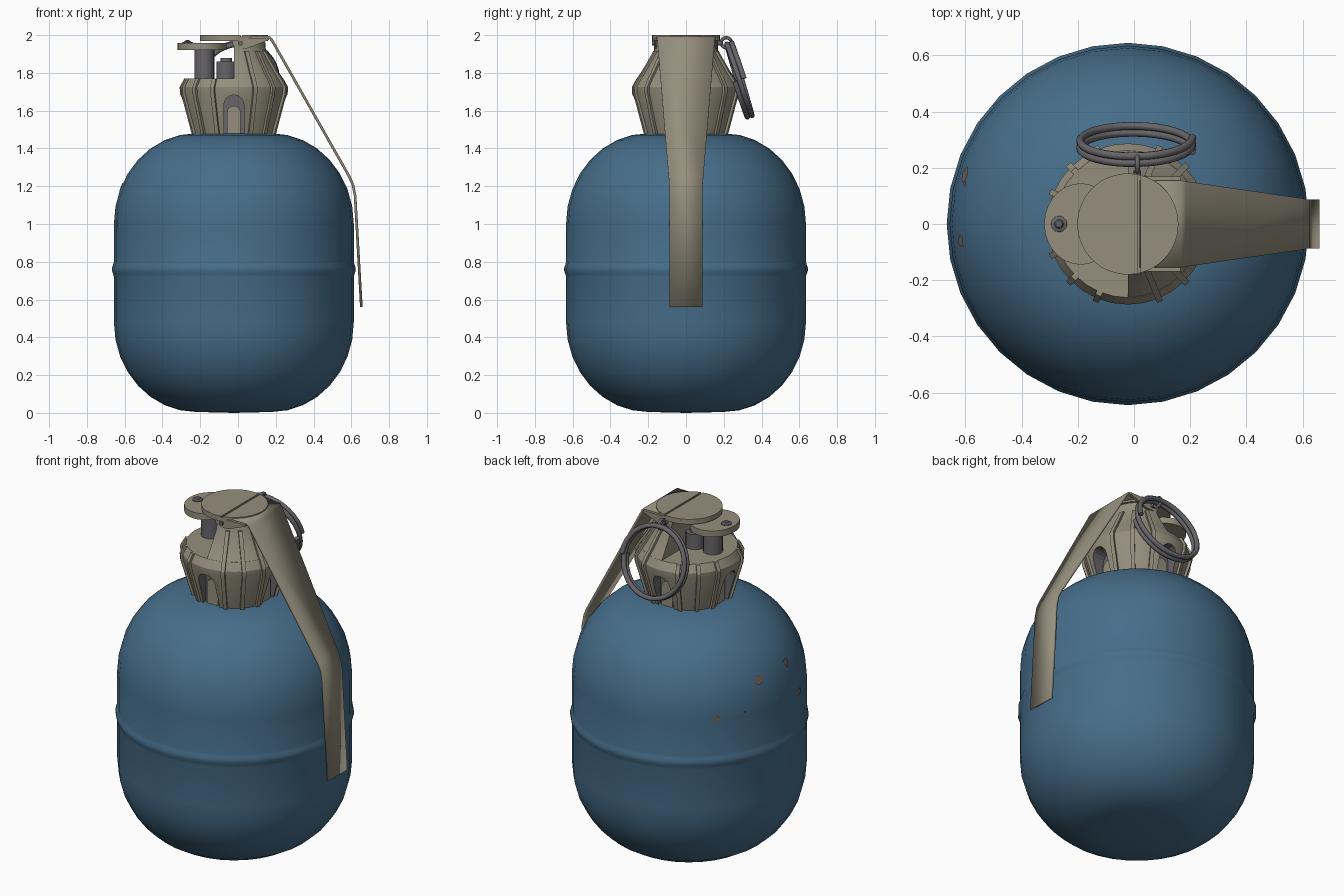
import bpy, bmesh, math, random
from mathutils import Vector, Matrix

if "Cube" in bpy.data.objects:
    bpy.data.objects.remove(bpy.data.objects["Cube"])

random.seed(4)
CX = -0.022  # axis of the round parts


def material(name, rgb):
    m = bpy.data.materials.new(name)
    m.diffuse_color = (*rgb, 1)
    m.use_nodes = True
    m.node_tree.nodes["Principled BSDF"].inputs["Base Color"].default_value = m.diffuse_color
    return m


BLUE = material("blue paint", (0.062, 0.155, 0.255))
METAL = material("tan metal", (0.30, 0.272, 0.205))
STEEL = material("grey steel", (0.135, 0.13, 0.14))
CHIP = material("worn brown", (0.17, 0.127, 0.10))


def finish(bm, name, *mats, index=0, recalc=True):
    bmesh.ops.remove_doubles(bm, verts=bm.verts, dist=1e-5)
    if recalc:
        bmesh.ops.recalc_face_normals(bm, faces=bm.faces)
    me = bpy.data.meshes.new(name)
    for f in bm.faces:
        f.material_index = index
    bm.to_mesh(me)
    bm.free()
    for m in mats:
        me.materials.append(m)
    ob = bpy.data.objects.new(name, me)
    bpy.context.collection.objects.link(ob)
    return ob


def lathe(name, profile, seg, mat, cx=CX, cy=0.0, start=0.0, sweep=math.tau, extra=()):
    """Revolve (radius, z) points; a partial sweep gets flat end caps."""
    bm = bmesh.new()
    full = sweep > 6.28
    n = seg if full else seg + 1
    rows = []
    for i in range(n):
        a = start + sweep * i / seg
        rows.append([bm.verts.new((cx + r * math.cos(a), cy + r * math.sin(a), z)) for r, z in profile])
    for i in range(seg):
        p, q = rows[i], rows[(i + 1) % n]
        for k in range(len(profile) - 1):
            bm.faces.new((p[k], q[k], q[k + 1], p[k + 1]))
    if not full:
        bm.faces.new(rows[0])
        bm.faces.new(rows[-1])
    return finish(bm, name, mat, *extra)


def prism(name, outline, depth, mat, matrix, index=0, extra=()):
    """Extrude a 2D outline by depth along local z, then place it."""
    bm = bmesh.new()
    f = bm.faces.new([bm.verts.new((x, y, 0)) for x, y in outline])
    g = bmesh.ops.extrude_face_region(bm, geom=[f])
    bmesh.ops.translate(bm, vec=(0, 0, depth), verts=[v for v in g["geom"] if isinstance(v, bmesh.types.BMVert)])
    bm.transform(matrix)
    return finish(bm, name, mat, *extra, index=index)


def radial(az, r):
    """Frame with local x tangent, local y up, local z pointing outward."""
    out = Vector((math.cos(az), math.sin(az), 0))
    tan = Vector((-out.y, out.x, 0))
    m = Matrix((tan, Vector((0, 0, 1)), out)).transposed().to_4x4()
    m.translation = Vector((CX, 0, 0)) + out * r
    return m


def tube(name, points, radius, mat, cyclic=False):
    cu = bpy.data.curves.new(name, "CURVE")
    cu.dimensions = "3D"
    cu.bevel_depth = radius
    cu.bevel_resolution = 2
    cu.use_fill_caps = True
    sp = cu.splines.new("POLY")
    sp.points.add(len(points) - 1)
    for p, c in zip(sp.points, points):
        p.co = (*c, 1)
    sp.use_cyclic_u = cyclic
    sp.use_smooth = True
    cu.materials.append(mat)
    ob = bpy.data.objects.new(name, cu)
    bpy.context.collection.objects.link(ob)
    return ob


# Body: rounded barrel with a seam rib
STEPS = 8
quarter = [math.pi / 2 * i / STEPS for i in range(STEPS + 1)]
profile = [(0, 0.004)]
profile += [(0.2 + 0.435 * math.sin(a), 0.48 - 0.475 * math.cos(a)) for a in quarter]
profile += [(0.635, 0.72), (0.639, 0.735), (0.645, 0.752), (0.645, 0.768), (0.639, 0.785), (0.635, 0.80)]
profile += [(0.2 + 0.435 * math.cos(a), 1.0 + 0.48 * math.sin(a)) for a in quarter]
profile += [(0, 1.482)]
profile[0] = (0, 0.0)
lathe("body", profile, 32, BLUE)


def body_radius(z):
    t = max(0.0, z - 1.0) / 0.48
    return 0.2 + 0.435 * math.sqrt(1 - t * t)


# Worn paint chips on the back left of the body
bm = bmesh.new()
for az, z, s in ((138, 1.02, .026), (145, 1.02, .010), (151, 1.01, .008), (153, 1.03, .007),
                 (163, 1.18, .028), (166, 1.20, .014), (186, 1.20, .028), (194, 1.0, .028)):
    loop = []
    for i in range(8):
        t = math.tau * i / 8
        k = s * random.uniform(0.6, 1.15)
        zz = z + k * math.sin(t) * 0.9
        a = math.radians(az) + k * math.cos(t) / 0.62
        r = body_radius(zz) + 0.003
        loop.append(bm.verts.new((CX + r * math.cos(a), r * math.sin(a), zz)))
    bm.faces.new(loop)
finish(bm, "paint_chips", CHIP, recalc=False)

# Fuze collar: lower cone all round, upper cone on the lever half only
low = [(0.222, 1.47), (0.285, 1.69), (0.287, 1.725), (0.262, 1.77)]
high = [(0.262, 1.768), (0.24, 1.80), (0.17, 1.915), (0.165, 1.975)]
collar = lathe("fuze_collar", [(0, 1.47)] + low + [(0, 1.77)], 32, METAL, extra=(STEEL,))
lathe("fuze_head", [(0, 1.768)] + high + [(0, 1.975)], 16, METAL, start=-math.pi / 2, sweep=math.pi)

# Raised ribs following the cone profile
for i in range(16):
    if i % 4 == 0:
        continue
    az = math.tau * i / 16
    path = low + (high[1:3] if math.cos(az) > 0.1 else [])
    outer = [(r + 0.013, z) for r, z in path]
    inner = [(r - 0.02, z) for r, z in reversed(path)]
    # local x = outward, local y = up, extruded sideways
    out = Vector((math.cos(az), math.sin(az), 0))
    side = Vector((out.y, -out.x, 0))
    m = Matrix((out, Vector((0, 0, 1)), side)).transposed().to_4x4()
    m.translation = Vector((CX, 0, 0)) - side * 0.011
    prism(f"collar_rib_{i}", outer + inner, 0.022, METAL, m)


# Four arched windows cut into the collar, each with an inner tongue
def arch(w, spring):
    top = [(w * math.cos(math.pi * i / 8), spring + w * math.sin(math.pi * i / 8)) for i in range(9)]
    return [(-w, 1.44), (w, 1.44)] + top


for i in range(4):
    az = math.pi / 2 * i
    cutter = prism(f"window_cutter_{i}", arch(0.053, 1.63), 0.2, METAL, radial(az, 0.195), index=1, extra=(STEEL,))
    cutter.hide_render = True
    cutter.hide_viewport = False
    cutter.display_type = "WIRE"
    mod = collar.modifiers.new("window", "BOOLEAN")
    mod.operation = "DIFFERENCE"
    mod.object = cutter
    prism(f"window_tongue_{i}", arch(0.036, 1.59), 0.04, METAL, radial(az, 0.17))


# Posts, ear plate and screw on the open half
def drum(name, x, y, r, z0, z1, mat, seg=20):
    return lathe(name, [(0, z0), (r, z0), (r, z1), (0, z1)], seg, mat, cx=x, cy=y)


drum("tall_post", -0.178, 0, 0.053, 1.76, 1.93, STEEL)
drum("short_post", -0.062, 0, 0.053, 1.76, 1.86, STEEL)
drum("short_post_cap", -0.062, 0, 0.03, 1.85, 1.88, STEEL)
ear = [(-0.19 + 0.13 * math.cos(t), 0.145 * math.sin(t)) for t in (math.tau * i / 28 for i in range(28))]
prism("ear_plate", ear, 0.037, METAL, Matrix.Translation((0, 0, 1.92)))
lathe("ear_screw", [(0, 1.95), (0.03, 1.95), (0.028, 1.962), (0.016, 1.966), (0.012, 1.972), (0, 1.974)],
      16, STEEL, cx=-0.267)

# Top cap: base disc plus two upper segments leaving a slot between them
drum("cap_base", CX, 0, 0.18, 1.97, 1.992, METAL, 36)
for name, sgn, edge in (("cap_left", -1, 0.012), ("cap_right", 1, 0.024)):
    d = edge - CX
    half = math.acos(sgn * d / 0.18)
    mid = 0 if sgn > 0 else math.pi
    seg = [(CX + 0.18 * math.cos(mid - half + 2 * half * i / 24), 0.18 * math.sin(mid - half + 2 * half * i / 24))
           for i in range(25)]
    prism(name, seg, 0.01, METAL, Matrix.Translation((0, 0, 1.99)))

# Safety lever: tapered bent strip
stations = [(0.02, 1.994, 0.155), (0.168, 1.994, 0.155), (0.185, 1.978, 0.152), (0.595, 1.255, 0.092),
            (0.615, 1.21, 0.088), (0.627, 1.15, 0.087), (0.66, 0.56, 0.087)]
bm = bmesh.new()
rows = [(bm.verts.new((x, -w, z)), bm.verts.new((x, w, z))) for x, z, w in stations]
for a, b in zip(rows, rows[1:]):
    bm.faces.new((a[0], b[0], b[1], a[1]))
lever = finish(bm, "safety_lever", METAL, recalc=False)
sol = lever.modifiers.new("thickness", "SOLIDIFY")
sol.thickness = 0.014
sol.offset = -1

# Lever side tabs holding the pin
tab = [(-0.03, 1.985), (-0.03, 1.95), (0.0, 1.93), (0.05, 1.93), (0.165, 1.975), (0.165, 1.985)]
upright = Matrix.Rotation(math.pi / 2, 4, "X")
for name, y in (("tab_front", -0.155), ("tab_back", 0.17)):
    prism(name, tab, 0.015, METAL, Matrix.Translation((0, y, 0)) @ upright)

# Pin, its eye, and the double-coil pull ring
tube("pin", [(0.012, -0.18, 1.957), (0.012, 0.19, 1.957)], 0.013, STEEL)
eye = [(0.012, 0.213 + 0.027 * math.cos(t), 1.96 + 0.027 * math.sin(t)) for t in (math.tau * i / 16 for i in range(16))]
tube("pin_eye", eye, 0.009, STEEL, True)
centre, down = Vector((0.008, 0.283, 1.763)), Vector((0, 0.30, -0.954))
normal = Vector((0, 0.954, 0.30))
coil = []
for i in range(65):
    t = math.tau * 2 * i / 64
    shift = 0.034 * (i / 64 - 0.5) * 1.5
    coil.append(centre + Vector((0.2 * math.cos(t), 0, 0)) + down * 0.2 * math.sin(t) + normal * shift)
tube("pull_ring", coil, 0.014, STEEL)

# Smooth shading with crisp edges
for ob in bpy.context.scene.objects:
    if ob.type == "MESH" and not ob.hide_render:
        ob.select_set(True)
        bpy.context.view_layer.objects.active = ob
bpy.ops.object.shade_smooth_by_angle(angle=math.radians(30))
